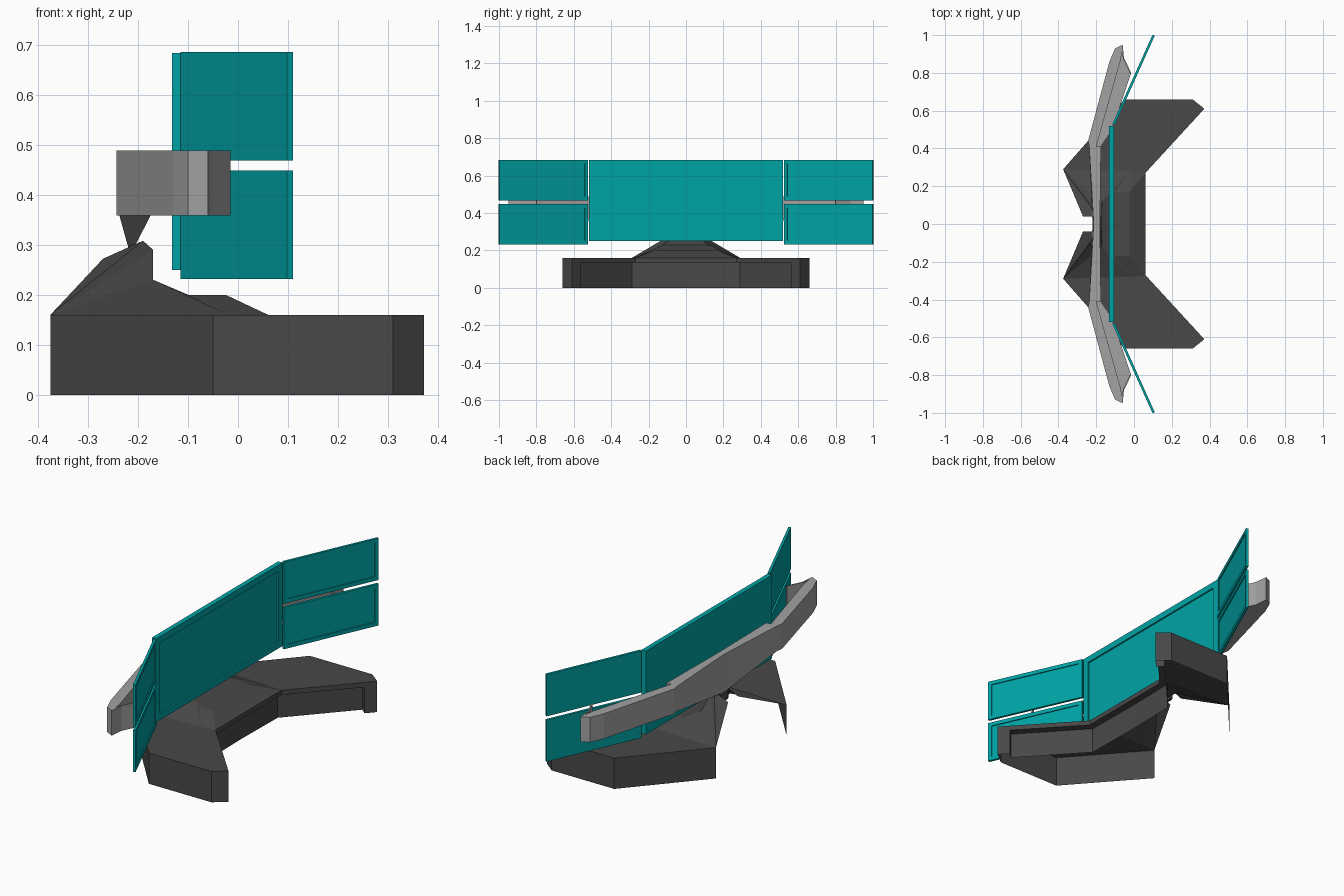
import bpy, bmesh
from mathutils import Vector

if "Cube" in bpy.data.objects:
    bpy.data.objects.remove(bpy.data.objects["Cube"])


def material(name, rgb):
    m = bpy.data.materials.new(name)
    m.diffuse_color = (*rgb, 1)
    m.use_nodes = True
    m.node_tree.nodes["Principled BSDF"].inputs["Base Color"].default_value = m.diffuse_color
    return m


TEAL = material("teal", (0.0, 0.37, 0.38))
DARK = material("dark_grey", (0.065, 0.065, 0.065))
GREY = material("mid_grey", (0.36, 0.36, 0.36))


def make_object(name, bm, mat, mirror=False):
    me = bpy.data.meshes.new(name)
    bm.to_mesh(me)
    bm.free()
    me.materials.append(mat)
    ob = bpy.data.objects.new(name, me)
    bpy.context.collection.objects.link(ob)
    if mirror:
        mod = ob.modifiers.new("mirror", 'MIRROR')
        mod.use_axis = (False, True, False)
        mod.use_clip = True
    return ob


def loft(bm, low, high):
    """Closed solid between two matching loops of points."""
    a = [bm.verts.new(p) for p in low]
    b = [bm.verts.new(p) for p in high]
    n = len(a)
    bm.faces.new(a[::-1])
    bm.faces.new(b)
    for i in range(n):
        j = (i + 1) % n
        bm.faces.new((a[i], a[j], b[j], b[i]))
    bmesh.ops.recalc_face_normals(bm, faces=bm.faces)


def prism(bm, outline, z0, z1):
    loft(bm, [(x, y, z0) for x, y in outline], [(x, y, z1) for x, y in outline])


def screen(name, p, q, z0, z1, thick, border, depth, mirror=False):
    """Panel whose viewing face runs from p to q, with a sunken display."""
    p, q = Vector((*p, 0)), Vector((*q, 0))
    along = (q - p).normalized()
    front = Vector((along.y, -along.x, 0))
    bm = bmesh.new()
    prism(bm, [v.xy for v in (p, q, q - front * thick, p - front * thick)], z0, z1)
    bm.normal_update()
    face = max(bm.faces, key=lambda f: f.normal.dot(front))
    bmesh.ops.inset_region(bm, faces=[face], thickness=border, use_even_offset=True)
    bmesh.ops.inset_region(bm, faces=[face], thickness=0.0005, use_even_offset=True)
    bmesh.ops.translate(bm, verts=face.verts, vec=-front * depth)
    return make_object(name, bm, TEAL, mirror)


# Screens: one wide centre panel, two angled panels on each side
screen("centre_screen", (-0.107, -0.518), (-0.107, 0.518), 0.25, 0.683, 0.025, 0.033, 0.008)
for label, z0, z1 in (("lower", 0.232, 0.448), ("upper", 0.468, 0.685)):
    screen(label + "_side_screens", (-0.103, 0.523), (0.11, 0.997), z0, z1,
           0.013, 0.02, 0.005, True)

# Base: hollow half shell with a raised pedestal, mirrored across y
P = {
    'A': (-.375, .29, .16), 'B': (-.05, .66, .16), 'C': (.31, .66, .16),
    'D': (.372, .61, .16), 'd': (.331, .565, .16), 'E': (.06, .27, .16), 'F': (.06, 0, .16),
    'H': (-.02, .28, .16), 'G': (-.025, .17, .2), 'g': (-.025, 0, .2),
    'I': (-.1, .17, .2), 'i': (-.1, 0, .2), 'J': (-.17, .12, .23), 'j': (-.17, 0, .23),
    'K': (-.17, .04, .29), 'k': (-.17, 0, .29), 'L': (-.19, .04, .308), 'l': (-.19, 0, .308),
    'M': (-.27, .04, .272), 'N': (-.215, .04, .297), 'n': (-.215, 0, .297),
    'R': (-.215, .04, .25), 'r': (-.215, 0, .25),
    'P': (.30, .592, .135), 'Q': (.025, .29, .135), 'S': (.02, 0, .135),
}
for k in 'ABCDdPQS':
    P[k + '0'] = (*P[k][:2], 0)
for k in 'dEF':
    P[k + '1'] = (*P[k][:2], .135)
faces = [
    # flat wing top, front slope and pedestal
    "A B C D d E H", "E F g G", "H E G", "G g i I", "I i j J", "J j k K", "K k l L",
    "A J H", "A K J", "A L K", "A M L", "J H I", "I H G", "L l n N", "N n r R",
    # outer walls
    "A B B0 A0", "B C C0 B0", "C D D0 C0", "D d d1 d0 D0",
    # lip, overhang and recessed inner wall
    "d E E1 d1", "E F F1 E1", "d1 E1 Q P", "E1 F1 S Q",
    "P Q Q0 P0", "Q S S0 Q0", "d1 P P0 d0",
]
bm = bmesh.new()
V = {k: bm.verts.new(c) for k, c in P.items()}
top, *_ = [bm.faces.new([V[k] for k in f.split()]) for f in faces]
bmesh.ops.recalc_face_normals(bm, faces=bm.faces)
bm.normal_update()
if top.normal.z < 0:
    bmesh.ops.reverse_faces(bm, faces=bm.faces)
make_object("base", bm, DARK, True)

# Arm wings: a tall rear spine, a low tray in front of it and an end wall
bm = bmesh.new()
prism(bm, [(-.243, .44), (-.13, .86), (-.1, .93), (-.06, .95), (-.07, .87),
           (-.2, .41), (-.237, .41)], .358, .488)
prism(bm, [(-.2, .41), (-.07, .87), (-.06, .95), (-.053, .88), (-.015, .8),
           (-.115, .5), (-.175, .41)], .358, .372)
prism(bm, [(-.06, .95), (-.053, .88), (-.015, .8), (-.021, .797), (-.059, .878),
           (-.066, .94)], .358, .488)
make_object("arm_wings", bm, GREY, True)

# Centre of the arm, its underside tapering down to the pivot
bm = bmesh.new()
outer = [(-.237, .41, .358), (-.175, .41, .358), (-.175, .41, .488), (-.237, .41, .488)]
inner = [(-.221, .03, .30), (-.205, .03, .30), (-.18, .03, .488), (-.215, .03, .488)]
loft(bm, outer, inner)
make_object("arm_centre", bm, GREY, True)
bm = bmesh.new()
loft(bm, inner, [(x, -y, z) for x, y, z in inner])
make_object("arm_hub", bm, GREY)

# Pivot pin joining arm and pedestal
bm = bmesh.new()
prism(bm, [(-.22, -.03), (-.207, -.03), (-.207, .03), (-.22, .03)], .25, .31)
make_object("pivot_pin", bm, DARK)
